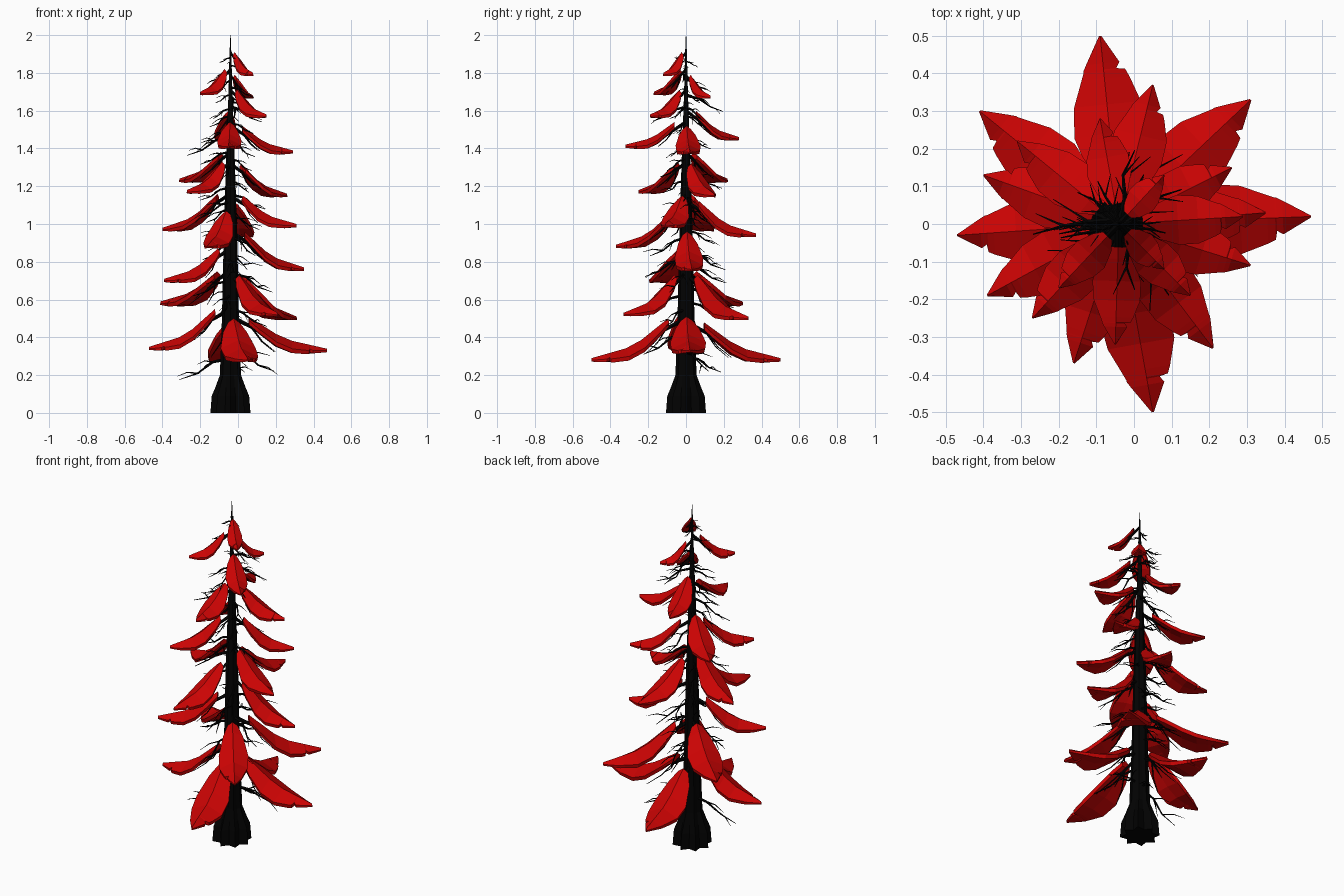
import bpy, bmesh, math, random
from mathutils import Vector

random.seed(4)
AXIS = Vector((-0.04, 0, 0))
UP = Vector((0, 0, 1))

if "Cube" in bpy.data.objects:
    bpy.data.objects.remove(bpy.data.objects["Cube"], do_unlink=True)


def material(name, rgb):
    m = bpy.data.materials.new(name)
    m.use_nodes = True
    m.diffuse_color = (*rgb, 1)
    m.node_tree.nodes["Principled BSDF"].inputs["Base Color"].default_value = (*rgb, 1)
    return m


RED = material("crimson foliage", (0.59, 0.001, 0.001))
BLACK = material("charcoal bark", (0.0006, 0.0006, 0.0006))


def finish(bm, name, mat):
    bmesh.ops.recalc_face_normals(bm, faces=bm.faces)
    mesh = bpy.data.meshes.new(name)
    bm.to_mesh(mesh)
    bm.free()
    mesh.materials.append(mat)
    obj = bpy.data.objects.new(name, mesh)
    bpy.context.collection.objects.link(obj)


def loft(bm, rings):
    """Skin a list of equal point rings and cap both ends."""
    loops = [[bm.verts.new(p) for p in ring] for ring in rings]
    n = len(loops[0])
    for a, b in zip(loops, loops[1:]):
        for i in range(n):
            j = (i + 1) % n
            bm.faces.new((a[i], a[j], b[j], b[i]))
    bm.faces.new(loops[0][::-1])
    bm.faces.new(loops[-1])


def tube(bm, path, r0, r1, sides=4):
    """Tapered branch along a path."""
    rings = []
    for k, p in enumerate(path):
        d = (path[min(k + 1, len(path) - 1)] - path[max(k - 1, 0)]).normalized()
        u = d.cross(UP).normalized()
        v = u.cross(d)
        r = r0 + (r1 - r0) * k / (len(path) - 1)
        rings.append([p + r * (math.cos(a) * u + math.sin(a) * v)
                      for a in (math.tau * i / sides for i in range(sides))])
    loft(bm, rings)


def heading(angle):
    return Vector((math.cos(angle), math.sin(angle), 0))


# Trunk: fluted, flared foot and a needle top
bm = bmesh.new()
profile = [(0, .106, .3), (.09, .099, .3), (.135, .08, .25), (.2, .056, .12), (.5, .045, .1),
           (1, .034, .08), (1.4, .021, .05), (1.7, .01, 0), (1.9, .005, 0), (2, .001, 0)]
SIDES = 16
loft(bm, [[AXIS + heading(math.tau * i / SIDES) * r * (1 - flute * (i % 2)) + UP * z
           for i in range(SIDES)] for z, r, flute in profile])
finish(bm, "trunk", BLACK)

# Fronds: tip position and drop from root to tip
fronds = [
    (-.09, .50, .28, .19), (.05, -.50, .28, .21), (.47, .02, .33, .17), (-.47, -.03, .34, .20),
    (.31, .33, .50, .22), (-.41, .30, .58, .16), (.21, -.33, .52, .20), (-.39, -.19, .70, .16),
    (.35, .03, .76, .19), (-.16, -.37, .88, .18), (.05, .37, .94, .17), (.31, -.11, .99, .15),
    (-.40, .13, .97, .18), (.26, .15, 1.15, .16), (-.27, -.25, 1.17, .15), (-.31, .22, 1.23, .14),
    (.29, .02, 1.38, .13), (-.05, -.32, 1.41, .12), (-.09, .28, 1.45, .14),
    (.15, -.19, 1.57, .13), (-.20, -.17, 1.69, .12), (.08, .13, 1.67, .11), (.08, -.12, 1.79, .11),
]
# Stations along a frond: distance, left width, right width
outline = [(0, .32, .32), (.12, .68, .64), (.35, 1, .96), (.55, .92, .95), (.72, .64, .7),
           (.77, .56, .6), (.78, .56, .36), (.82, .47, .46), (1, .03, .03)]


def spine(t, drop):
    """Height above the tip: steep near the trunk, flatter outside."""
    return drop * (0.55 * (1 - t) + 0.45 * max(0, 1 - t / 0.45))


stems = bmesh.new()
for n, (x, y, z, drop) in enumerate(fronds):
    reach = Vector((x, y, 0)) - AXIS
    out = reach.normalized()
    side = UP.cross(out)
    R = reach.length
    start, length = 0.19 * R, 0.81 * R
    half = 0.2 * length + 0.014
    thick = 0.01 + 0.03 * length
    bm = bmesh.new()
    rings = []
    for t, left, right in outline:
        if n % 2:
            left, right = right, left
        c = AXIS + out * (start + length * t) + UP * (z + spine(t, drop))
        sag = 0.36 * half
        l, r = side * half * left, side * -half * right
        ld, rd = UP * sag * left, UP * sag * right
        body = UP * thick * min(1, 0.35 + 2 * (1 - t))
        rings.append([c + l - ld, c + UP * 0.01, c + r - rd,
                      c + r * .93 - rd - body, c - body - (ld + rd) * .4, c + l * .93 - ld - body])
    loft(bm, rings)
    finish(bm, f"frond_{n + 1}", RED)

    # Stem holding the frond, with twigs forking below it
    def under(t):
        return AXIS + out * (start + length * t) + UP * (z + spine(t, drop) - thick - .012)
    root = AXIS + UP * (z + drop + 0.01)
    tube(stems, [root, under(.05), under(.3), under(.55)], 0.005 + .015 * R, 0.003)
    for s in (-1, 1):
        p = under(.02)
        tube(stems, [p, p + (out + side * s * .8) * R * .12 - UP * R * .16,
                     p + (out * 1.6 + side * s) * R * .16 - UP * R * .27], .005, .0015, 3)
finish(stems, "frond_stems", BLACK)

# Bare twigs between the fronds, forked and drooping
bm = bmesh.new()


def bare_twig(z, angle, length):
    out = heading(angle)
    side = UP.cross(out)
    root = AXIS + UP * z
    thin = 0.003 + 0.025 * length
    pts = [root + out * length * t + UP * (-length * d) + side * length * random.uniform(-.06, .06)
           for t, d in ((0, 0), (.35, .08), (.65, .3), (1, .42))]
    tube(bm, pts, thin, 0.0015)
    for k, s in ((1, 1), (2, -1), (1, -1)):
        turn = out + side * s * random.uniform(.5, .9)
        tip = pts[k] + turn * length * random.uniform(.22, .4) - UP * length * random.uniform(0, .25)
        mid = pts[k].lerp(tip, .5) + UP * length * .05
        tube(bm, [pts[k], mid, tip], thin * .55, 0.001, 3)


def clearance(z, angle):
    """Smallest turn from a heading to any frond at this height."""
    near = [heading(angle).angle(Vector((x, y, 0)) - AXIS)
            for x, y, tip, drop in fronds if tip - .04 < z < tip + drop + .08]
    return min(near, default=math.pi)


# Long twigs: height, direction in degrees, length
for z, degrees, length in ((.29, 188, .27), (.33, 25, .26), (.30, 70, .2), (.42, -60, .26),
                           (1.68, 80, .2), (1.46, 185, .23), (1.62, -75, .18), (1.62, 30, .19)):
    bare_twig(z, math.radians(degrees), length)
COUNT = 34
for i in range(COUNT):
    f = i / (COUNT - 1)
    z = .55 + 1.25 * f
    angles = [2.4 * i + random.uniform(-.9, .9) for _ in range(8)]
    best = max(angles, key=lambda a: clearance(z, a))
    bare_twig(z, best, (.25 - .13 * f) * random.uniform(.8, 1.1))
# Fine sprigs at the crown
for i in range(4):
    bare_twig(1.84 + .02 * i, 1.7 * i, .06)
finish(bm, "bare_twigs", BLACK)
